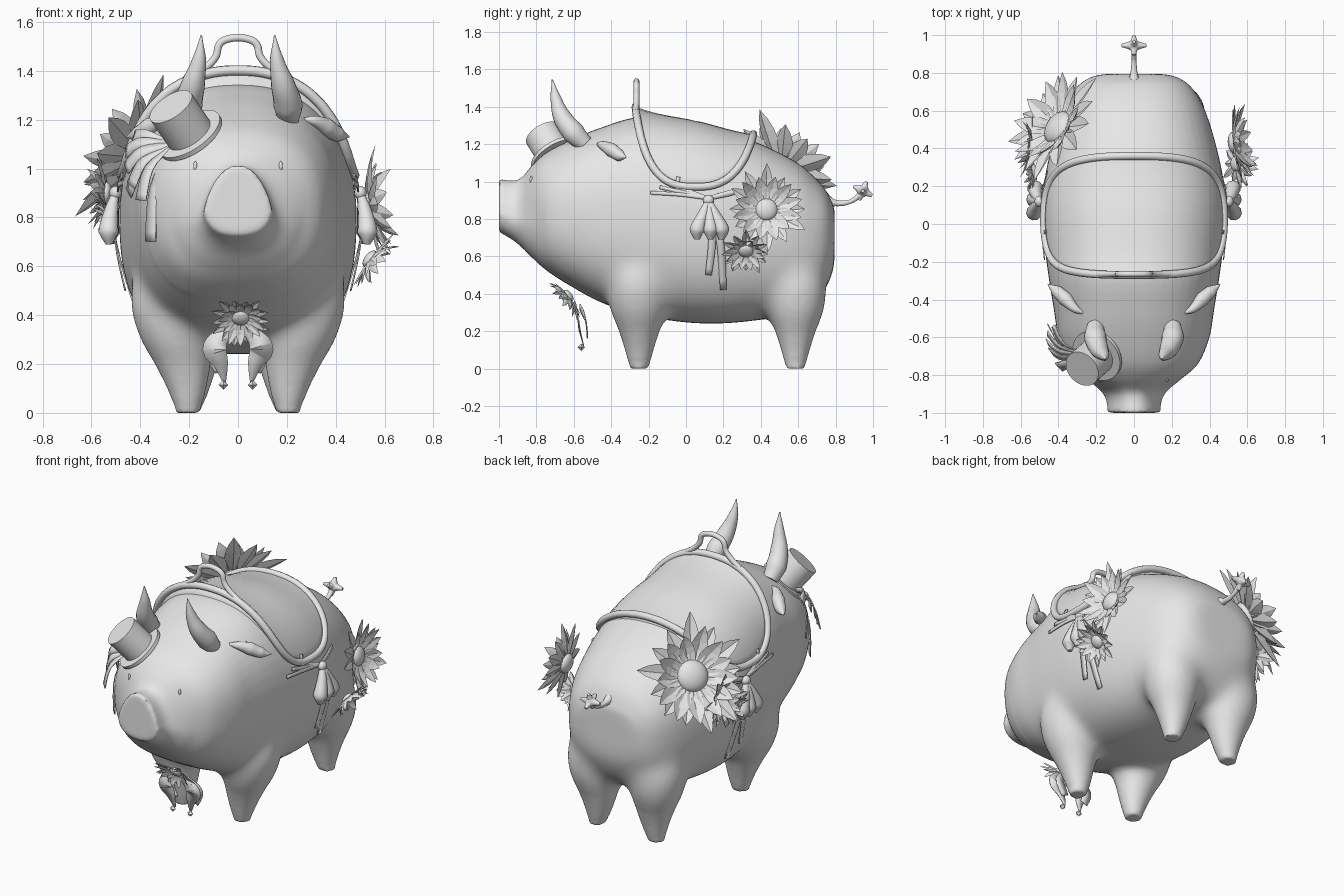
import bpy, bmesh, math, random
from math import sin, cos, pi, radians
from mathutils import Vector, Matrix
from mathutils.bvhtree import BVHTree

random.seed(4)
cube = bpy.data.objects.get("Cube")
if cube:
    bpy.data.objects.remove(cube, do_unlink=True)

clay = bpy.data.materials.new("light_grey_clay")
clay.use_nodes = True
clay.diffuse_color = (0.8, 0.8, 0.8, 1)
clay.node_tree.nodes["Principled BSDF"].inputs["Base Color"].default_value = (0.8, 0.8, 0.8, 1)


def add_object(name, mesh, smooth=True):
    ob = bpy.data.objects.new(name, mesh)
    bpy.context.collection.objects.link(ob)
    mesh.materials.clear()
    mesh.materials.append(clay)
    for p in mesh.polygons:
        p.use_smooth = smooth
    return ob


def from_bmesh(name, bm, smooth=True):
    bmesh.ops.recalc_face_normals(bm, faces=bm.faces)
    mesh = bpy.data.meshes.new(name)
    bm.to_mesh(mesh)
    bm.free()
    return add_object(name, mesh, smooth)


def baked(ob):
    dg = bpy.context.evaluated_depsgraph_get()
    dg.update()
    return bpy.data.meshes.new_from_object(ob.evaluated_get(dg))


def sharpen(ob, angle=40):
    bpy.ops.object.select_all(action='DESELECT')
    ob.select_set(True)
    bpy.context.view_layer.objects.active = ob
    bpy.ops.object.shade_smooth_by_angle(angle=radians(angle))


def spow(v, e):
    return math.copysign(abs(v) ** e, v)


def densify(rows, steps=4):
    """Catmull-Rom interpolation through rows of numbers."""
    out = []
    for i in range(len(rows) - 1):
        a, b, c, d = (rows[max(0, min(len(rows) - 1, i + k))] for k in (-1, 0, 1, 2))
        for s in range(steps):
            t = s / steps
            out.append([q + 0.5 * t * (r - p + t * (2*p - 5*q + 4*r - s4 + t * (3*(q - r) + s4 - p)))
                        for p, q, r, s4 in zip(a, b, c, d)])
    return out + [list(rows[-1])]


def loft(bm, rings, cap_start=True):
    loops = [[bm.verts.new(p) for p in ring] for ring in rings]
    for a, b in zip(loops, loops[1:]):
        for i in range(len(a)):
            j = (i + 1) % len(a)
            bm.faces.new((a[i], a[j], b[j], b[i]))
    if cap_start:
        bm.faces.new(loops[0])
    bm.faces.new(loops[-1][::-1])


def tube(name, pts, radii, closed=False, sides=3):
    cu = bpy.data.curves.new(name, 'CURVE')
    cu.dimensions, cu.resolution_u = '3D', 6
    cu.bevel_depth, cu.bevel_resolution, cu.use_fill_caps = 1.0, sides, True
    sp = cu.splines.new('BEZIER')
    sp.bezier_points.add(len(pts) - 1)
    sp.use_cyclic_u = closed
    for bp, p, r in zip(sp.bezier_points, pts, radii):
        bp.co, bp.radius = p, r
        bp.handle_left_type = bp.handle_right_type = 'AUTO'
    tmp = bpy.data.objects.new("tmp", cu)
    bpy.context.collection.objects.link(tmp)
    mesh = baked(tmp)
    bpy.data.objects.remove(tmp, do_unlink=True)
    return add_object(name, mesh)


def ribbon(name, pts, widths, normal):
    """Flat strip that follows a path and lies square to the normal."""
    rows = densify([(*p, w) for p, w in zip(pts, widths)])
    bm, prev = bmesh.new(), None
    for i, row in enumerate(rows):
        tan = Vector(rows[min(i + 1, len(rows) - 1)][:3]) - Vector(rows[max(i - 1, 0)][:3])
        side = tan.cross(Vector(normal)).normalized() * row[3] / 2
        pair = [bm.verts.new(Vector(row[:3]) + side), bm.verts.new(Vector(row[:3]) - side)]
        if prev:
            bm.faces.new((prev[0], prev[1], pair[1], pair[0]))
        prev = pair
    ob = from_bmesh(name, bm)
    ob.modifiers.new("thickness", 'SOLIDIFY').thickness = 0.006


def ball(name, loc, scale, rot=None):
    bm = bmesh.new()
    m = Matrix.Translation(loc) @ (rot or Matrix()) @ Matrix.Diagonal((*scale, 1))
    bmesh.ops.create_uvsphere(bm, u_segments=20, v_segments=12, radius=1, matrix=m)
    return from_bmesh(name, bm)


def flower(name, centre, normal, radius, disc, count, curl=0.25):
    """Two layers of pointed, creased petals around a domed disc."""
    rot = Vector(normal).to_track_quat('Z', 'Y').to_matrix().to_4x4()
    bm = bmesh.new()
    for layer in range(2):
        for k in range(count):
            spin = rot @ Matrix.Rotation(2 * pi * (k + layer / 2) / count, 4, 'Z')
            length = radius * (1 - 0.2 * layer) * random.uniform(0.85, 1.1)
            lift, prev = curl * random.uniform(0.3, 1.3) + 0.15 * layer, None
            for s in range(6):
                t = s / 5
                w = radius * 0.15 * sin(pi * (0.12 + 0.88 * t)) ** 0.8
                r, h = disc * 0.6 + (length - disc * 0.6) * t, radius * lift * t * t
                row = [bm.verts.new(Vector(centre) + spin @ Vector((r, o * w, h + abs(o) * w * 0.35)))
                       for o in (-1, 0, 1)]
                if prev:
                    for i in (0, 1):
                        bm.faces.new((prev[i], prev[i + 1], row[i + 1], row[i]))
                prev = row
    from_bmesh(name + "_petals", bm, smooth=False)
    ball(name + "_disc", centre, (disc, disc, disc * 0.55), rot)


# body: loft of (y, bottom, top, half width), joined to four tapered legs
sections = [(-1, .73, 1.015, .13), (-.93, .69, 1.005, .138), (-.88, .65, 1.02, .17),
            (-.82, .59, 1.09, .25), (-.74, .52, 1.16, .34), (-.6, .43, 1.23, .4),
            (-.45, .35, 1.29, .425), (-.25, .285, 1.345, .457), (0, .245, 1.32, .485),
            (.2, .24, 1.27, .48), (.4, .26, 1.2, .44), (.58, .29, 1.11, .387),
            (.68, .34, 1.03, .34), (.75, .43, .95, .285), (.795, .54, .85, .2)]
bm = bmesh.new()
rings = []
for y, lo, hi, w in densify(sections):
    nose = max(0, min(1, (-.8 - y) / .1))
    ring = []
    for k in range(48):
        a = 2 * pi * k / 48
        # the lower half is a little fuller than the back
        power = 2 / (2.35 + .2 * nose + .3 * (1 - nose) * max(0, -sin(a)))
        u, v = spow(cos(a), power), spow(sin(a), power)
        ring.append((w * u * (1 - .36 * nose * max(v, -.3)), y, (lo + hi) / 2 + v * (hi - lo) / 2))
    rings.append(ring)
loft(bm, rings)
leg = [(.64, .24, .13, .11), (.52, .265, .175, .15), (.42, .27, .172, .17), (.3, .25, .155, .155),
       (.2, .226, .122, .115), (.1, .21, .084, .08), (.03, .205, .056, .057), (0, .205, .05, .053)]
for side in (-1, 1):
    for cy, tuck in ((-.25, 0), (.585, .07)):
        loft(bm, [[(side * (cx - tuck * min(1, z / .5)) + rx * cos(2*pi*k/24), cy + ry * sin(2*pi*k/24), z)
                   for k in range(24)] for z, cx, rx, ry in densify(leg)])
body = from_bmesh("body", bm)
remesh = body.modifiers.new("union", 'REMESH')
remesh.mode, remesh.voxel_size = 'VOXEL', 0.014
relax = body.modifiers.new("relax", 'SMOOTH')
relax.factor, relax.iterations = 0.5, 6
body_mesh = baked(body)
bpy.data.objects.remove(body, do_unlink=True)
# melt the leg joints into the belly, fading out down the legs
bm = bmesh.new()
bm.from_mesh(body_mesh)
for i in range(50):
    joints = [v for v in bm.verts if .06 + .003 * i < v.co.z < .85 - .003 * i and v.co.y > -.65]
    bmesh.ops.smooth_vert(bm, verts=joints, factor=0.5, use_axis_x=True, use_axis_y=True, use_axis_z=True)
body = from_bmesh("body", bm)
body_mesh = body.data
sharpen(body, 50)
tree = BVHTree.FromPolygons([v.co for v in body_mesh.vertices], [p.vertices[:] for p in body_mesh.polygons])


def on_body(start, direction, lift=0.0):
    d = Vector(direction).normalized()
    hit = tree.ray_cast(Vector(start), d)[0]
    return (hit if hit else Vector(start)) - d * lift


# saddle draped on the back, with a raised rim and a skirt down to the back
def saddle_point(r, a, raise_by=1):
    th = radians(65) * r * spow(cos(a), 2 / 2.6)
    y = .045 + .315 * r * spow(sin(a), 2 / 2.6)
    out = Vector((sin(th), 0, cos(th)))
    lift = .008 + cos(th) ** 3 * (.008 + .022 * r ** 4 + .022 * max(0, -sin(a)) * r ** 4)
    return on_body(Vector((0, y, .75)) + out * 1.5, -out, lift * raise_by)


bm = bmesh.new()
loft(bm, [[saddle_point(r / 12, 2 * pi * k / 64, up) for k in range(64)]
          for r, up in [(12, -.5)] + [(r, 1) for r in range(12, 0, -1)]], cap_start=False)
from_bmesh("saddle_seat", bm)
tube("saddle_rim", [saddle_point(1, 2 * pi * k / 48) for k in range(48)], [.021] * 48, closed=True)
grip = [(.19, 1.375), (.13, 1.415), (.09, 1.46), (.075, 1.51), (.04, 1.53)]
tube("saddle_handle", [(x, -.265, z) for x, z in grip] + [(-x, -.265, z) for x, z in grip[::-1]], [.016] * 10)

# horns, ears, eyes and side bows, mirrored
for side, tag in ((1, "left"), (-1, "right")):
    tube(tag + "_horn", [(side * x, y, z) for x, y, z in
         ((.205, -.54, 1.2), (.205, -.6, 1.26), (.185, -.66, 1.34), (.16, -.695, 1.44), (.15, -.715, 1.545))],
         (.045, .06, .05, .03, .003), sides=6)
    tube(tag + "_ear", [(side * x, y, z) for x, y, z in
         ((.27, -.47, 1.2), (.31, -.45, 1.195), (.36, -.4, 1.17), (.41, -.355, 1.14), (.455, -.32, 1.13))],
         (.008, .022, .038, .032, .003), sides=5)
    ball(tag + "_eye", on_body((side * .175, -2, 1.01), (0, 1, 0)), (.008, .008, .02))

    def flank(y, z, lift=.02):
        return on_body((side * 2, y, z), (-side, 0, 0), lift)

    for i, dz in enumerate((-.04, -.01, .02, .045)):
        path = [flank(-.19 + .05 * i, .98 + dz), flank(-.03, .95 + dz / 2), flank(.12, .91)]
        ribbon(f"{tag}_cord_{i}", path, (.02, .02, .02), (side, 0, 0))
    ribbon(tag + "_cord_back", [flank(.12, .91), flank(.2, .93), flank(.28, .95)], (.02, .03, .03), (side, 0, 0))
    ball(tag + "_knot", flank(.12, .9, .025), (.025, .03, .028))
    for i, y in enumerate((.06, .13, .19)):
        tube(f"{tag}_bow_loop_{i}", [flank(.12, .9, .025), flank((.12 + y) / 2, .82, .035),
             flank(y, .74, .045), flank(y, .69, .045)], (.015, .03, .042, .015))
    for i, (y, z) in enumerate(((.12, .5), (.2, .42))):
        ribbon(f"{tag}_bow_tail_{i}", [flank(.12, .89, .03), flank(.08 + y / 2, .7, .025), flank(y, z, .02)],
               (.02, .04, .035), (side, 0, .1))

    # chest bow half with a hanging bead
    ribbon(tag + "_chest_loop", [(side * x, y, z) for x, y, z in
           ((.02, -.6, .35), (.07, -.59, .31), (.095, -.58, .26), (.07, -.57, .2), (.055, -.55, .12))],
           (.03, .07, .1, .06, .01), (0, -1, 0))
    ribbon(tag + "_chest_tail", [(side * x, y, z) for x, y, z in
           ((.04, -.57, .33), (.1, -.54, .26), (.07, -.53, .17))], (.04, .06, .05), (0, -1, 0))
    bm = bmesh.new()
    bmesh.ops.create_uvsphere(bm, u_segments=4, v_segments=2, radius=.02,
                              matrix=Matrix.Translation((side * .06, -.56, .115)))
    from_bmesh(tag + "_bead", bm, smooth=False)

# tail with a star shaped tuft
tube("tail", [(0, .74, .9), (0, .8, .885), (0, .87, .89), (0, .92, .92), (0, .945, .95)],
     (.035, .018, .012, .015, .022))
hub = Vector((0, .945, .95))
for i, tip in enumerate(((.065, 0, 0), (0, .05, -.025), (0, .02, .05))):
    tip = Vector(tip)
    tube(f"tail_tuft_spikes_{i}", [hub - tip, hub - tip / 2, hub, hub + tip / 2, hub + tip],
         (.009, .018, .034, .018, .009))

# little top hat worn on one side of the head
axis = Vector((-.5, -.45, .74)).normalized()
rot = axis.to_track_quat('Z', 'Y').to_matrix().to_4x4()
for name, r, h, up in (("hat_brim", .145, .02, 0), ("hat_crown", .1, .16, .08)):
    bm = bmesh.new()
    at = Vector((-.195, -.695, 1.135)) + axis * up
    bmesh.ops.create_cone(bm, cap_ends=True, segments=40, radius1=r, radius2=r, depth=h,
                          matrix=Matrix.Translation(at) @ rot)
    sharpen(from_bmesh(name, bm))
for i, end in enumerate(((-.43, -.54, 1.13), (-.46, -.58, 1.07), (-.46, -.63, 1.0), (-.44, -.68, .93),
                         (-.4, -.76, .87), (-.36, -.72, .7), (-.45, -.55, .9))):
    start, end = Vector((-.27, -.69, 1.1)), Vector(end)
    ribbon(f"hat_ribbon_{i}", [start, start.lerp(end, .5) + Vector((-.03, -.02, .02)), end],
           (.02, .05, .06), (-.6, -.6, .3))

# flowers
flower("left_large_flower", (.53, .43, .85), (1, .1, .12), .225, .06, 12)
flower("left_small_flower", (.54, .32, .63), (.78, 0, -.6), .14, .04, 12)
flower("right_large_flower", (-.4, .51, 1.05), (-.72, .48, .48), .335, .095, 13, .15)
flower("right_small_flower", (-.54, .41, .9), (-1, .1, .05), .16, .045, 12)
flower("right_lower_flower", (-.53, .28, .8), (-.95, -.1, -.2), .11, .035, 11)
flower("chest_flower", (.01, -.63, .39), (0, -.77, -.64), .13, .037, 14)
